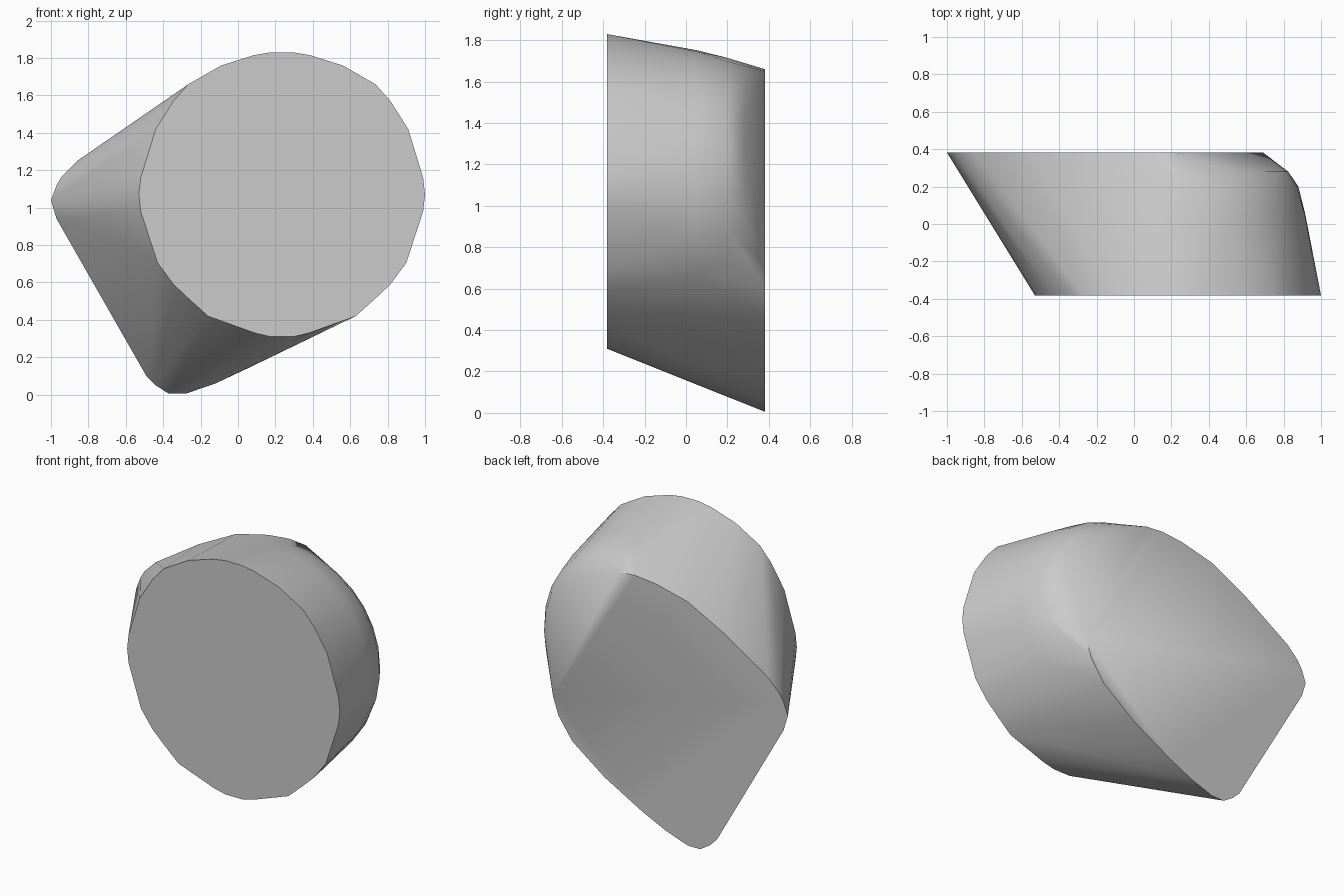
import bpy, bmesh
from math import cos, sin, radians

old = bpy.data.objects.get("Cube")
if old:
    bpy.data.objects.remove(old, do_unlink=True)

DEPTH = 0.382            # half thickness
CX, CZ = 0.235, 1.07     # centre of the round front

grey = bpy.data.materials.new("plain_grey")
grey.use_nodes = True
colour = (0.6, 0.6, 0.6, 1)
grey.diffuse_color = colour
grey.node_tree.nodes["Principled BSDF"].inputs["Base Color"].default_value = colour

points = []

# Round front rim: half outline mirrored left to right
rim = [(.06, .76), (.15, .745), (.325, .69), (.5, .59), (.58, .5), (.675, .35),
       (.755, .09), (.765, 0), (.755, -.09), (.665, -.365), (.58, -.48),
       (.495, -.56), (.395, -.65), (.145, -.74), (.06, -.76)]
for side in (-1, 1):
    points += [(CX + side * x, -DEPTH, CZ + z) for x, z in rim]

# Slanted back face with rounded corners
back = [(-1, 1.04), (-.97, .94), (-.49, .1), (-.44, .05), (-.37, .005), (-.28, .005),
        (-.12, .06), (.05, .14), (.32, .29), (.55, .46), (.65, .6), (.69, .72),
        (.22, 1.65), (.1, 1.66), (-.05, 1.645), (-.28, 1.59), (-.55, 1.45),
        (-.86, 1.25), (-.94, 1.17), (-.97, 1.12)]
points += [(x, DEPTH, z) for x, z in back]

# Rounded shoulder between front rim and the back's short edge
for y, r, a0, a1 in ((.05, .685, -35, 95), (.2, .645, -30, 90), (.28, .59, -25, 85)):
    steps = 9
    for i in range(steps + 1):
        a = radians(a0 + (a1 - a0) * i / steps)
        points.append((CX + r * cos(a), y, CZ + r * sin(a)))

# Wrap the outlines in one solid
bm = bmesh.new()
for p in points:
    bm.verts.new(p)
bmesh.ops.convex_hull(bm, input=bm.verts)
bmesh.ops.delete(bm, geom=[v for v in bm.verts if not v.link_faces], context='VERTS')
bmesh.ops.dissolve_limit(bm, angle_limit=radians(0.5), verts=bm.verts, edges=bm.edges)
bmesh.ops.recalc_face_normals(bm, faces=bm.faces)
bm.normal_update()
mesh = bpy.data.meshes.new("rounded_block")
bm.to_mesh(mesh)
bm.free()
mesh.materials.append(grey)

block = bpy.data.objects.new("rounded_block", mesh)
bpy.context.collection.objects.link(block)
bpy.ops.object.select_all(action='DESELECT')
block.select_set(True)
bpy.context.view_layer.objects.active = block
bpy.ops.object.shade_smooth_by_angle(angle=radians(40))
